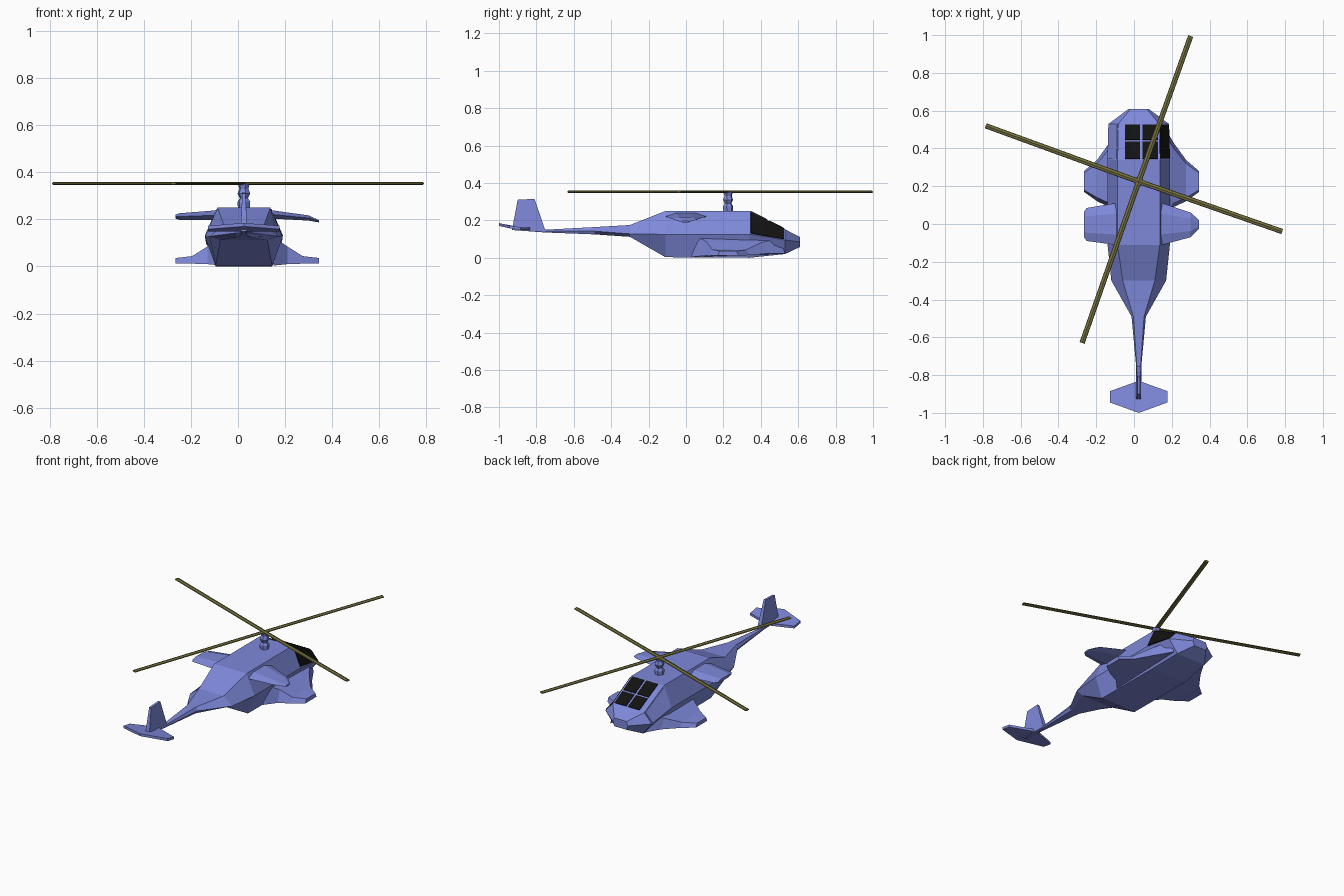
import bpy, bmesh, math
from mathutils import Vector

if "Cube" in bpy.data.objects:
    bpy.data.objects.remove(bpy.data.objects["Cube"], do_unlink=True)


def make_material(name, rgb):
    m = bpy.data.materials.new(name)
    m.use_nodes = True
    m.diffuse_color = (*rgb, 1)
    bsdf = m.node_tree.nodes["Principled BSDF"]
    bsdf.inputs["Base Color"].default_value = (*rgb, 1)
    bsdf.inputs["Roughness"].default_value = 0.7
    return m


BLUE = make_material("periwinkle blue", (0.21, 0.25, 0.70))
OLIVE = make_material("dark olive", (0.18, 0.165, 0.05))
BLACK = make_material("black glass", (0.006, 0.006, 0.006))
CX = 0.025  # centre line of the body


def loft(name, rings, mat):
    """Skin a list of equal-length point rings and cap both ends."""
    bm = bmesh.new()
    vs = [[bm.verts.new(p) for p in ring] for ring in rings]
    n = len(rings[0])
    for a, b in zip(vs, vs[1:]):
        for i in range(n):
            j = (i + 1) % n
            bm.faces.new((a[i], a[j], b[j], b[i]))
    bm.faces.new(vs[0])
    bm.faces.new(vs[-1])
    bmesh.ops.recalc_face_normals(bm, faces=bm.faces)
    me = bpy.data.meshes.new(name)
    bm.to_mesh(me)
    bm.free()
    me.materials.append(mat)
    ob = bpy.data.objects.new(name, me)
    bpy.context.collection.objects.link(ob)
    return ob


# Fuselage: y, then (half width, z) for the bottom, waist and roof edges
STATIONS = [
    (-0.93, (0.006, 0.148), (0.010, 0.155), (0.006, 0.162)),
    (-0.75, (0.010, 0.135), (0.014, 0.143), (0.010, 0.150)),
    (-0.49, (0.028, 0.125), (0.038, 0.142), (0.028, 0.164)),
    (-0.30, (0.100, 0.112), (0.145, 0.128), (0.085, 0.175)),
    (-0.11, (0.120, 0.003), (0.165, 0.125), (0.112, 0.250)),
    (0.34, (0.120, 0.000), (0.165, 0.125), (0.112, 0.250)),
    (0.53, (0.100, 0.020), (0.160, 0.095), (0.108, 0.152)),
    (0.61, (0.042, 0.058), (0.052, 0.085), (0.042, 0.110)),
]


def body_ring(y, bottom, waist, roof):
    right = [(CX + h, y, z) for h, z in (bottom, waist, roof)]
    left = [(CX - h, y, z) for h, z in (roof, waist, bottom)]
    return right + left


loft("fuselage", [body_ring(*s) for s in STATIONS], BLUE)


# Cockpit panes: thin plates laid on the canopy faces
def pane(name, quad, u0, u1, v0, v1, mat):
    a, b, c, d = (Vector(p) for p in quad)  # a-b along u, a-d along v

    def at(u, v):
        return a.lerp(b, u).lerp(d.lerp(c, u), v)
    n = (c - a).cross(d - b).normalized()
    if n.z < 0:
        n = -n
    corners = [at(u0, v0), at(u1, v0), at(u1, v1), at(u0, v1)]
    loft(name, [[p - n * 0.002 for p in corners], [p + n * 0.004 for p in corners]], mat)


rear, fore = body_ring(*STATIONS[5]), body_ring(*STATIONS[6])
windshield = (rear[3], rear[2], fore[2], fore[3])
for side, u0, u1 in (("right", 0.17, 0.53), ("left", 0.59, 0.96)):
    for row, v0, v1 in (("rear", 0.02, 0.50), ("front", 0.55, 0.97)):
        pane(f"windshield_{row}_{side}", windshield, u0, u1, v0, v1, BLACK)
pane("side_window_left", (rear[1], rear[2], fore[2], fore[1]), 0.05, 0.96, 0.03, 0.97, BLACK)
pane("side_panel_right", (rear[4], rear[3], fore[3], fore[4]), 0.05, 0.96, 0.03, 0.97, BLUE)


# Stub wings: x, y range, z range per section
def wing_ring(x, y0, y1, z0, z1):
    zm, q = (z0 + z1) / 2, (y1 - y0) * 0.25
    return [(x, y0, zm), (x, y0 + q, z0), (x, y1 - q, z0),
            (x, y1, zm), (x, y1 - q, z1), (x, y0 + q, z1)]


loft("wing_right", [wing_ring(*s) for s in (
    (0.00, -0.11, 0.115, 0.205, 0.243), (-0.10, -0.11, 0.11, 0.197, 0.238),
    (-0.25, -0.09, 0.085, 0.198, 0.226), (-0.265, -0.07, 0.065, 0.203, 0.220))], BLUE)
loft("wing_left", [wing_ring(*s) for s in (
    (0.05, -0.11, 0.115, 0.205, 0.243), (0.15, -0.11, 0.11, 0.203, 0.238),
    (0.30, -0.07, 0.06, 0.195, 0.217), (0.345, -0.025, 0.02, 0.187, 0.196))], BLUE)

# Side sponsons: distance out, then (y, z) corners
SPONSON = [
    (0.110, (0.03, 0.004), (0.53, 0.022), (0.50, 0.105), (0.04, 0.125)),
    (0.170, (0.09, 0.010), (0.43, 0.022), (0.40, 0.080), (0.11, 0.085)),
    (0.235, (0.12, 0.012), (0.34, 0.014), (0.32, 0.042), (0.14, 0.044)),
    (0.305, (0.17, 0.012), (0.28, 0.012), (0.27, 0.036), (0.18, 0.036)),
]
for side, s in (("right", -1), ("left", 1)):
    loft("sponson_" + side,
         [[(0.04 + s * d, y, z) for y, z in pts] for d, *pts in SPONSON], BLUE)

# Tail fin: side outline, thinner towards the top
FIN = [(-0.93, 0.150), (-0.75, 0.140), (-0.81, 0.315), (-0.90, 0.310)]
loft("tail_fin", [[(CX + s * (0.014 if z < 0.2 else 0.007), y, z) for y, z in FIN]
                  for s in (-1, 1)], BLUE)

# Tailplane: flat hexagon that rises towards its rear edge
PLANE = [(0, -0.83, 0.158), (0.152, -0.885, 0.158), (0.152, -0.945, 0.168),
         (0, -1.0, 0.180), (-0.152, -0.945, 0.168), (-0.152, -0.885, 0.158)]
loft("tailplane", [[(CX + x, y, z + dz) for x, y, z in PLANE] for dz in (-0.010, 0.005)], BLUE)

# Rotor mast
HUB = Vector((CX, 0.225, 0))
MAST = [(0.24, 0.026), (0.275, 0.028), (0.29, 0.018), (0.31, 0.028), (0.33, 0.020), (0.352, 0.026)]
loft("rotor_mast", [[HUB + Vector((r * math.cos(a), r * math.sin(a), z))
                     for a in (math.radians(45 + 60 * k) for k in range(6))]
                    for z, r in MAST], BLUE)

# Rotor blades: ridged strips from the hub to each tip
TIPS = {"front_left": (0.30, 0.995), "rear_left": (0.785, -0.04),
        "rear_right": (-0.275, -0.63), "front_right": (-0.785, 0.52)}
for name, tip in TIPS.items():
    tip = Vector((*tip, 0))
    side = (tip - HUB).normalized().cross(Vector((0, 0, 1)))
    section = [(-0.014, 0.350), (0, 0.347), (0.014, 0.350), (0.012, 0.355), (0, 0.359), (-0.012, 0.355)]
    loft("rotor_blade_" + name,
         [[p + side * w + Vector((0, 0, z)) for w, z in section] for p in (HUB, tip)], OLIVE)
